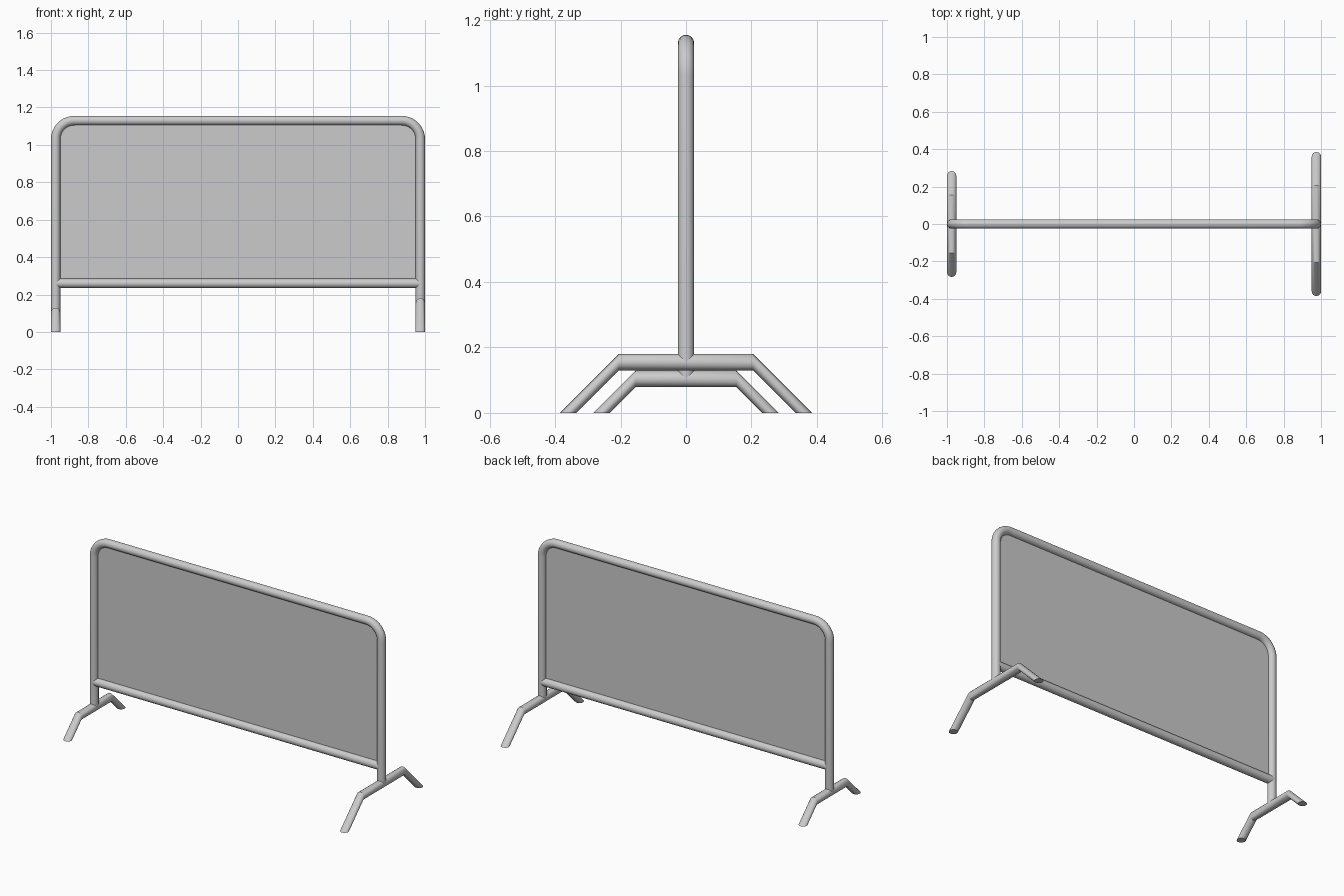
import bpy, bmesh
from math import sin, cos, pi, radians
from mathutils import Vector as V

if "Cube" in bpy.data.objects:
    bpy.data.objects.remove(bpy.data.objects["Cube"])

R, SIDES = 0.025, 16
X, TOP, BEND, RAIL_Z = 0.975, 1.13, 0.1, 0.26
AX, AY, AZ = V((1, 0, 0)), V((0, 1, 0)), V((0, 0, 1))


def finish(name, bm):
    bmesh.ops.recalc_face_normals(bm, faces=bm.faces[:])
    me = bpy.data.meshes.new(name)
    bm.to_mesh(me)
    bm.free()
    ob = bpy.data.objects.new(name, me)
    bpy.context.collection.objects.link(ob)
    bpy.ops.object.select_all(action='DESELECT')
    ob.select_set(True)
    bpy.context.view_layer.objects.active = ob
    bpy.ops.object.shade_smooth_by_angle(angle=radians(35))
    return ob


def tube(name, rings):
    """Loft circles given as (centre, axis u, axis v), with capped ends."""
    bm = bmesh.new()
    loops = [[bm.verts.new(c + R * (cos(2 * pi * i / SIDES) * u + sin(2 * pi * i / SIDES) * v))
              for i in range(SIDES)] for c, u, v in rings]
    for a, b in zip(loops, loops[1:]):
        for i in range(SIDES):
            j = (i + 1) % SIDES
            bm.faces.new((a[i], a[j], b[j], b[i]))
    bm.faces.new(loops[0])
    bm.faces.new(loops[-1])
    return finish(name, bm)


# Rounded top corners: (centre, outward direction), left to right
arc = []
for cx, start in ((-X + BEND, pi), (X - BEND, pi / 2)):
    for k in range(11):
        t = start - k * pi / 20
        d = V((cos(t), 0, sin(t)))
        arc.append((V((cx, 0, TOP - BEND)) + BEND * d, d))

# Foot dimensions: side, bar height, bar half length
FEET = (("left_foot", -1, 0.104, 0.154), ("right_foot", 1, 0.155, 0.205))

# Bent frame, each post ending inside its foot
frame = [(V((-X, 0, FEET[0][2])), -AX, AY)]
frame += [(c, d, AY) for c, d in arc]
frame += [(V((X, 0, FEET[1][2])), AX, AY)]
tube("frame", frame)

# Bottom rail
tube("bottom_rail", [(V((s * X, 0, RAIL_Z)), AY, AZ) for s in (-1, 1)])

# Feet with splayed ends cut flat on the floor
for name, s, h, w in FEET:
    x, reach = s * X, w + h
    tube(name, [(V((x, -reach, 0)), AX, -AY), (V((x, -w, h)), AX, AZ),
                (V((x, w, h)), AX, AZ), (V((x, reach, 0)), AX, AY)])

# Infill sheet bounded by the tube centre lines
bm = bmesh.new()
outline = [V((-X, 0, RAIL_Z))] + [c for c, d in arc] + [V((X, 0, RAIL_Z))]
bm.faces.new([bm.verts.new(p) for p in outline])
finish("panel", bm)
